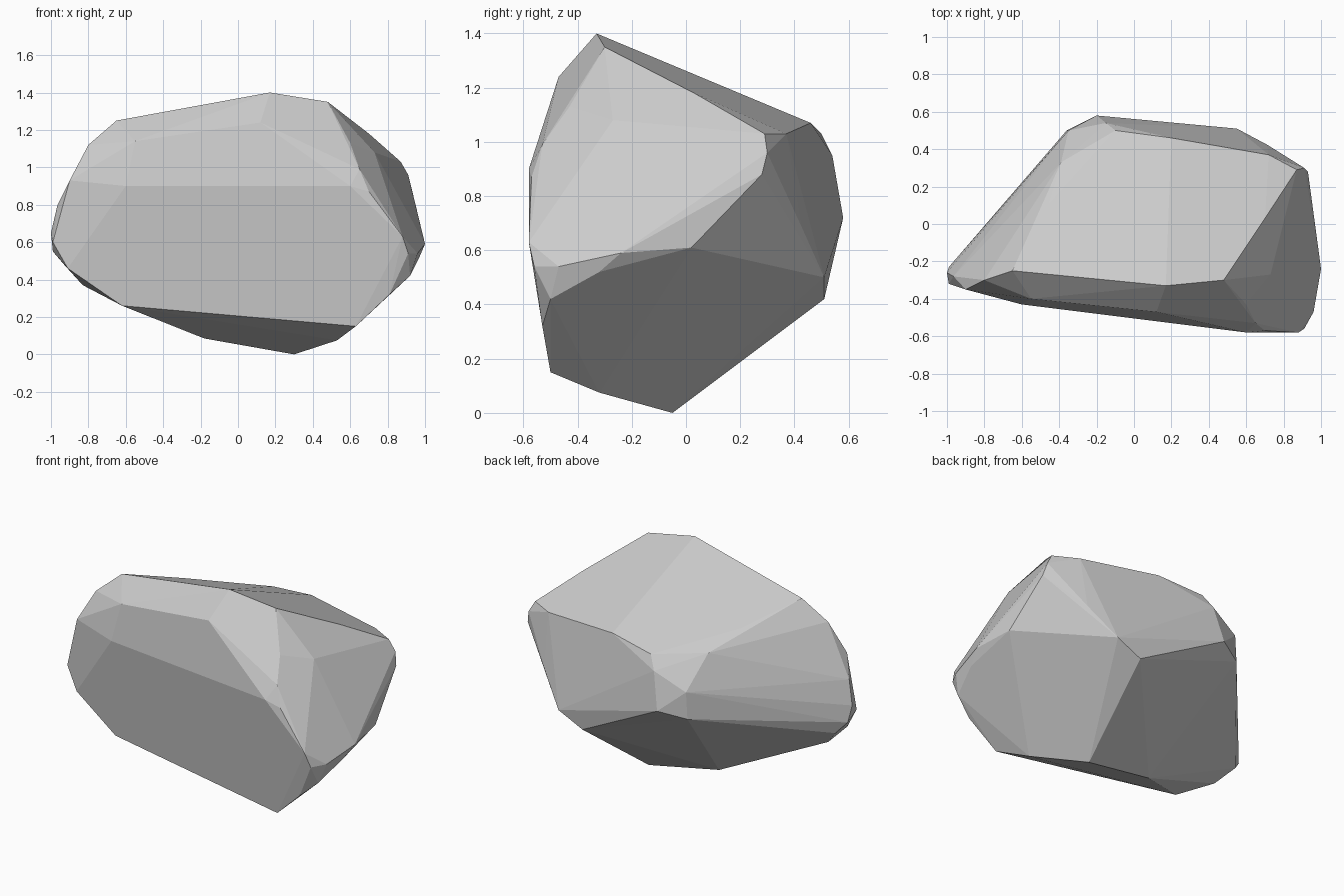
import bpy, bmesh

# Corner points of the faceted boulder, grouped by side
top = [(.17, -.33, 1.4), (.48, -.3, 1.35), (-.65, -.25, 1.25), (-.46, .1, 1.14),
       (-.39, .33, 1.05), (-.1, .5, 1.03), (.2, .46, 1.07), (.72, .37, 1.03),
       (.87, .29, 1.03), (.93, .28, .88), (.91, .3, .96), (.7, .03, 1.18)]
front = [(.12, -.47, 1.24), (-.55, -.4, 1.14), (.6, -.43, 1.13), (.65, -.53, .99),
         (.7, -.57, .87), (.6, -.58, .9), (-.6, -.43, .9), (-.9, -.35, .93),
         (-.8, -.3, 1.12)]
left = [(-1, -.26, .65), (-.99, -.32, .6), (-.99, -.23, .55), (-.93, -.19, .48),
        (-.83, -.26, .37), (-.965, -.28, .8), (-.91, -.34, .46)]
bottom = [(-.62, -.36, .26), (-.18, -.08, .085), (.3, -.05, 0),
          (.63, -.5, .15), (.53, -.32, .075)]
right = [(.88, -.58, .63), (.81, -.53, .32), (.91, -.56, .54), (.92, -.5, .42),
         (.96, -.47, .54), (.97, -.32, .52), (1, -.24, .59), (.965, .02, .61),
         (.73, -.27, 1.08)]
back = [(-.2, .58, .72), (-.15, .54, .95), (-.35, .5, .85), (-.36, .5, .68),
        (.38, .51, .42), (.55, .51, .5), (.71, .425, .69)]

# Wrap the points in a convex hull and merge nearly flat triangles into facets
bm = bmesh.new()
for p in top + front + left + bottom + right + back:
    bm.verts.new(p)
hull = bmesh.ops.convex_hull(bm, input=bm.verts[:])
loose = {g for g in hull["geom_interior"] + hull["geom_unused"]
         if isinstance(g, bmesh.types.BMVert)}
bmesh.ops.delete(bm, geom=list(loose), context='VERTS')
bmesh.ops.dissolve_limit(bm, angle_limit=0.05, verts=bm.verts[:], edges=bm.edges[:])
bmesh.ops.recalc_face_normals(bm, faces=bm.faces[:])

mesh = bpy.data.meshes.new("boulder")
bm.to_mesh(mesh)
bm.free()
boulder = bpy.data.objects.new("boulder", mesh)
bpy.context.collection.objects.link(boulder)
